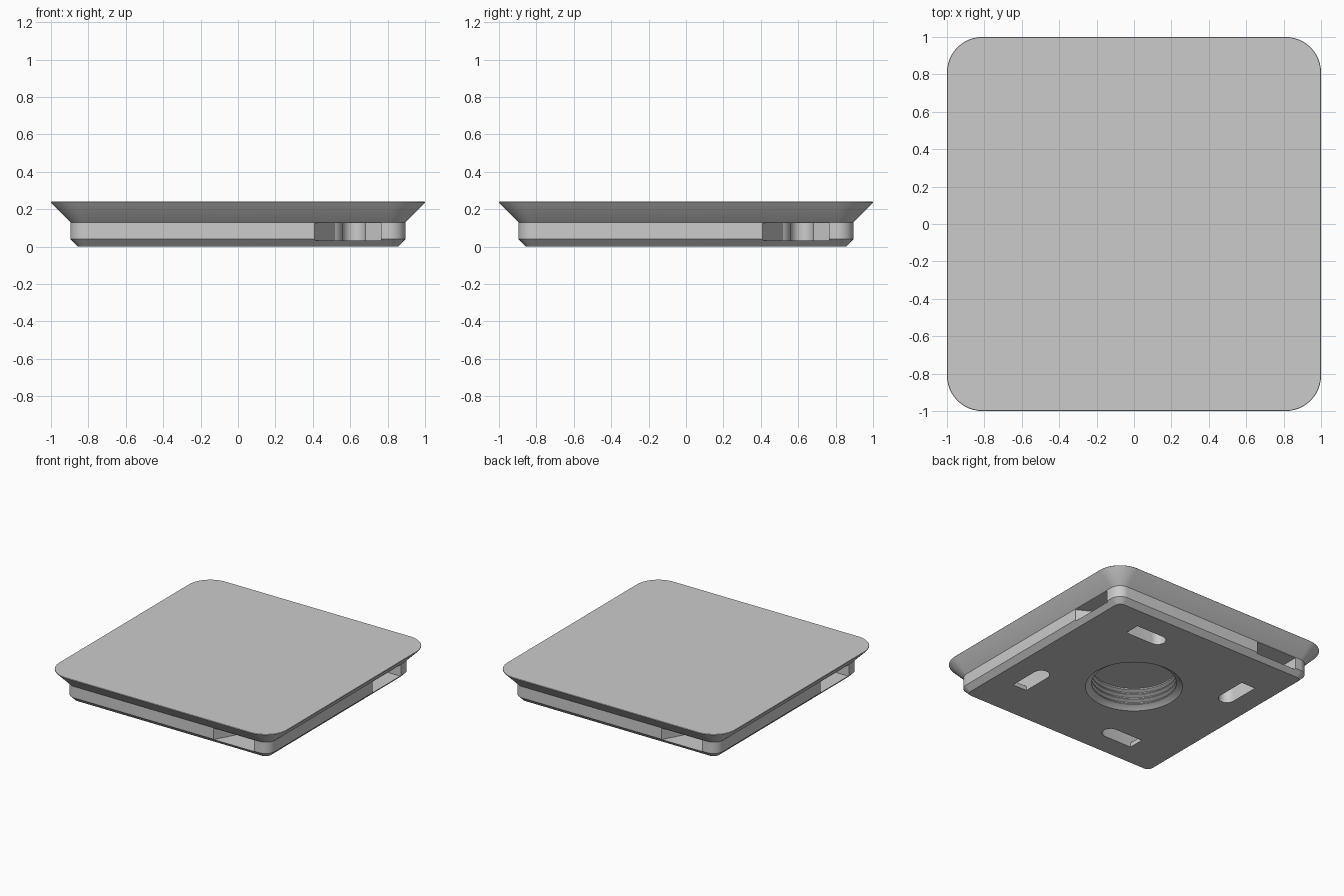
import bpy, bmesh, math
from mathutils import Matrix, Vector

cube = bpy.data.objects.get("Cube")
if cube:
    bpy.data.objects.remove(cube, do_unlink=True)

# Single plain metal colour
metal = bpy.data.materials.new("grey_metal")
metal.use_nodes = True
GREY = (0.6, 0.6, 0.6, 1)
metal.diffuse_color = GREY
metal.node_tree.nodes["Principled BSDF"].inputs["Base Color"].default_value = GREY


def rounded_square(half, radius, steps=12):
    """Plan outline of a square with rounded corners."""
    pts = []
    for q in range(4):
        start = q * math.pi / 2
        centre = Matrix.Rotation(start, 2) @ Vector((half - radius, half - radius))
        for i in range(steps + 1):
            a = start + i / steps * math.pi / 2
            pts.append((centre.x + radius * math.cos(a), centre.y + radius * math.sin(a)))
    return pts


def loft(name, rings):
    """Closed solid through a stack of matching rings of 3D points."""
    bm = bmesh.new()
    loops = [[bm.verts.new(p) for p in ring] for ring in rings]
    for low, high in zip(loops, loops[1:]):
        n = len(low)
        for i in range(n):
            bm.faces.new((low[i], low[(i + 1) % n], high[(i + 1) % n], high[i]))
    bm.faces.new(loops[0][::-1])
    bm.faces.new(loops[-1])
    bmesh.ops.recalc_face_normals(bm, faces=bm.faces)
    mesh = bpy.data.meshes.new(name)
    bm.to_mesh(mesh)
    bm.free()
    mesh.materials.append(metal)
    obj = bpy.data.objects.new(name, mesh)
    bpy.context.collection.objects.link(obj)
    return obj


def prism(name, outline, z0, z1, turn):
    """Vertical extrusion of a plan outline, turned about the centre."""
    spin = Matrix.Rotation(turn, 3, 'Z')
    return loft(name, [[spin @ Vector((x, y, z)) for x, y in outline] for z in (z0, z1)])


def cut(target, cutter):
    mod = target.modifiers.new("cut", 'BOOLEAN')
    mod.operation = 'DIFFERENCE'
    mod.solver = 'EXACT'
    mod.object = cutter
    bpy.context.view_layer.objects.active = target
    bpy.ops.object.modifier_apply(modifier=mod.name)
    bpy.data.objects.remove(cutter, do_unlink=True)


# Plate: chamfered base, straight band, flared rim; corners are parallel offsets
TOP_RADIUS = 0.19
sections = [(0.0, 0.855), (0.04, 0.895), (0.13, 0.895), (0.232, 0.997), (0.237, 1.0), (0.24, 0.998)]
plate = loft("mounting_plate", [
    [(x, y, z) for x, y in rounded_square(h, TOP_RADIUS - 1 + h)] for z, h in sections])

# Threaded socket in the underside
profile = [(0.35, -0.01), (0.35, 0.0), (0.32, 0.025)]
for i in range(3):
    z = 0.03 + i * 0.04
    profile += [(0.305, z), (0.305, z + 0.008), (0.33, z + 0.02), (0.33, z + 0.028)]
profile += [(0.305, 0.15), (0.305, 0.16)]
SEG = 64
socket = loft("socket_cutter", [
    [(r * math.cos(i * math.tau / SEG), r * math.sin(i * math.tau / SEG), z) for i in range(SEG)]
    for r, z in profile])
cut(plate, socket)


def arc(cx, cy, r, a0, a1, steps=10):
    return [(cx + r * math.cos(math.radians(a0 + (a1 - a0) * i / steps)),
             cy + r * math.sin(math.radians(a0 + (a1 - a0) * i / steps))) for i in range(steps + 1)]


# Strap channels: a side mouth narrowing to a round-ended slot through the base
SLOT_X, SLOT_R, SLOT_END = 0.62, 0.062, -0.30
round_end = arc(SLOT_X, SLOT_END, SLOT_R, 0, 180)
right, left = SLOT_X + SLOT_R, SLOT_X - SLOT_R
channel = [(0.765, -1.1), (0.765, -0.68), (right, -0.62)] + round_end
channel += arc(left - 0.08, -0.62, 0.08, 0, -60, 6) + [(0.41, -0.89), (0.41, -1.1)]
slot = [(left, -0.54), (right, -0.54)] + round_end
for q in range(4):
    turn = q * math.pi / 2
    cut(plate, prism("channel_cutter", channel, 0.034, 0.127, turn))
    cut(plate, prism("slot_cutter", slot, -0.05, 0.08, turn))

# Smooth curved walls, keep machined edges crisp
bpy.ops.object.select_all(action='DESELECT')
plate.select_set(True)
bpy.context.view_layer.objects.active = plate
bpy.ops.object.shade_smooth_by_angle(angle=math.radians(25))
